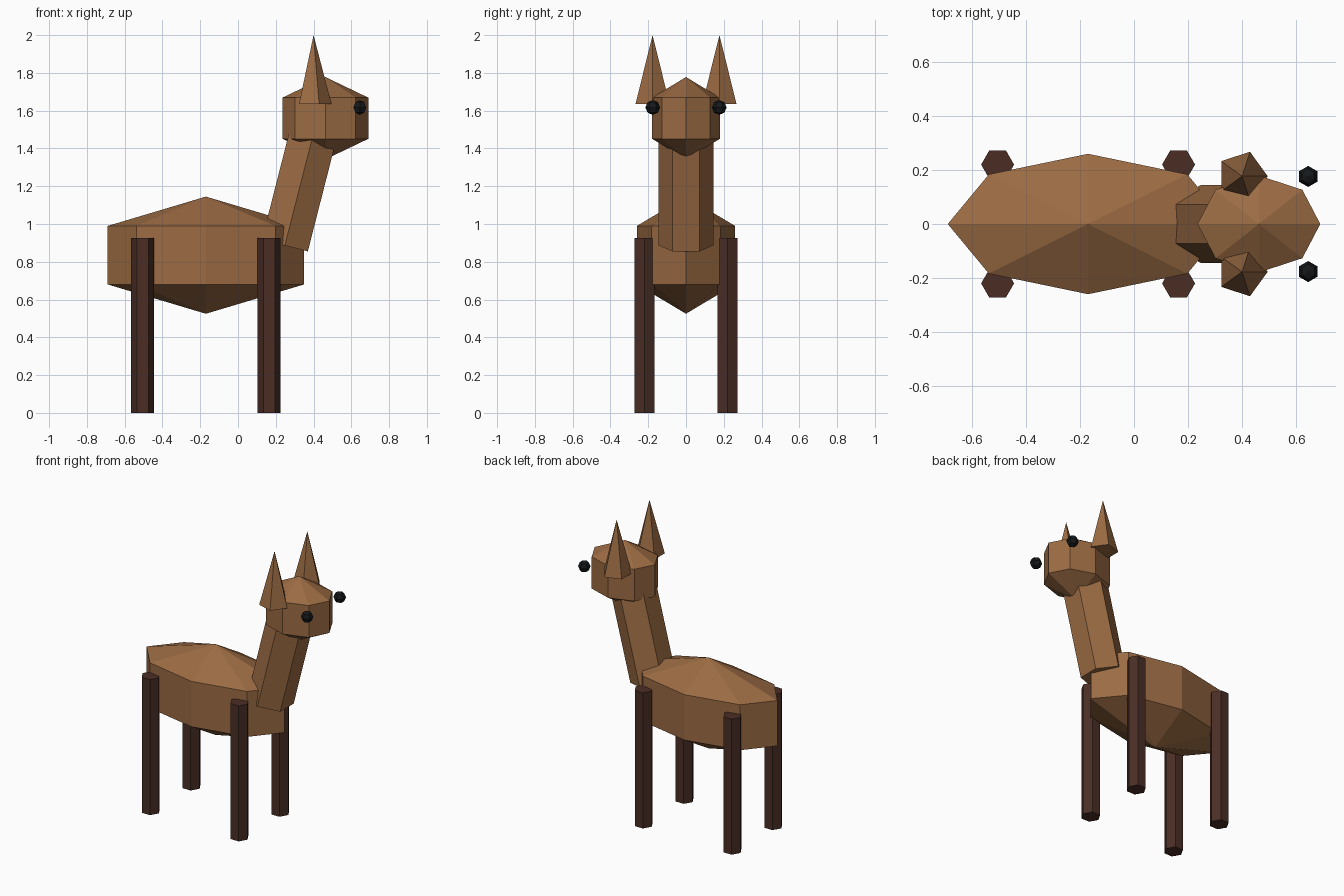
import bpy, bmesh, math
from mathutils import Matrix, Vector

if "Cube" in bpy.data.objects:
    bpy.data.objects.remove(bpy.data.objects["Cube"])


def material(name, rgb):
    m = bpy.data.materials.new(name)
    m.diffuse_color = (*rgb, 1)
    m.use_nodes = True
    m.node_tree.nodes["Principled BSDF"].inputs["Base Color"].default_value = m.diffuse_color
    return m


tan = material("tan fur", (0.328, 0.147, 0.056))
dark = material("dark brown", (0.069, 0.027, 0.018))
black = material("eye black", (0.0075, 0.009, 0.01))


def finish(name, bm, mat, matrix):
    bm.transform(matrix)
    bmesh.ops.recalc_face_normals(bm, faces=bm.faces[:])
    mesh = bpy.data.meshes.new(name)
    bm.to_mesh(mesh)
    bm.free()
    mesh.materials.append(mat)
    ob = bpy.data.objects.new(name, mesh)
    bpy.context.collection.objects.link(ob)


def ball(name, mat, loc, radii, segments, rings):
    bm = bmesh.new()
    bmesh.ops.create_uvsphere(bm, u_segments=segments, v_segments=rings, radius=1)
    finish(name, bm, mat, Matrix.LocRotScale(Vector(loc), None, Vector(radii)))


def prism(name, mat, base, sides, r1, r2, height, turn=0.0, tilt=0.0):
    """Column or cone standing on its base, first corner at angle turn from +x."""
    bm = bmesh.new()
    lower = [bm.verts.new((r1 * math.cos(turn + math.tau * i / sides),
                           r1 * math.sin(turn + math.tau * i / sides), 0))
             for i in range(sides)]
    bm.faces.new(lower[::-1])
    if r2 == 0:
        tip = bm.verts.new((0, 0, height))
        for i in range(sides):
            bm.faces.new((lower[i], lower[(i + 1) % sides], tip))
    else:
        upper = [bm.verts.new((v.co.x * r2 / r1, v.co.y * r2 / r1, height)) for v in lower]
        bm.faces.new(upper)
        for i in range(sides):
            j = (i + 1) % sides
            bm.faces.new((lower[i], lower[j], upper[j], upper[i]))
    finish(name, bm, mat, Matrix.Translation(base) @ Matrix.Rotation(tilt, 4, 'Y'))


# Body, neck and head
ball("body", tan, (-0.17, 0, 0.835), (0.60, 0.30, 0.31), 8, 3)
prism("neck", tan, (0.248, 0, 0.886), 6, 0.145, 0.145, 0.70, math.pi / 2, 0.25)
ball("head", tan, (0.4625, 0, 1.56), (0.2625, 0.207, 0.218), 8, 3)

# Paired parts
for side, s in (("right", -1), ("left", 1)):
    prism(f"ear_{side}", tan, (0.40, s * 0.177, 1.635), 5, 0.095, 0, 0.365)
    ball(f"eye_{side}", black, (0.645, s * 0.176, 1.617), (0.039,) * 3, 6, 4)
    for end, x in (("front", 0.165), ("back", -0.505)):
        prism(f"{end}_leg_{side}", dark, (x, s * 0.22, 0), 6, 0.061, 0.061, 0.925)
